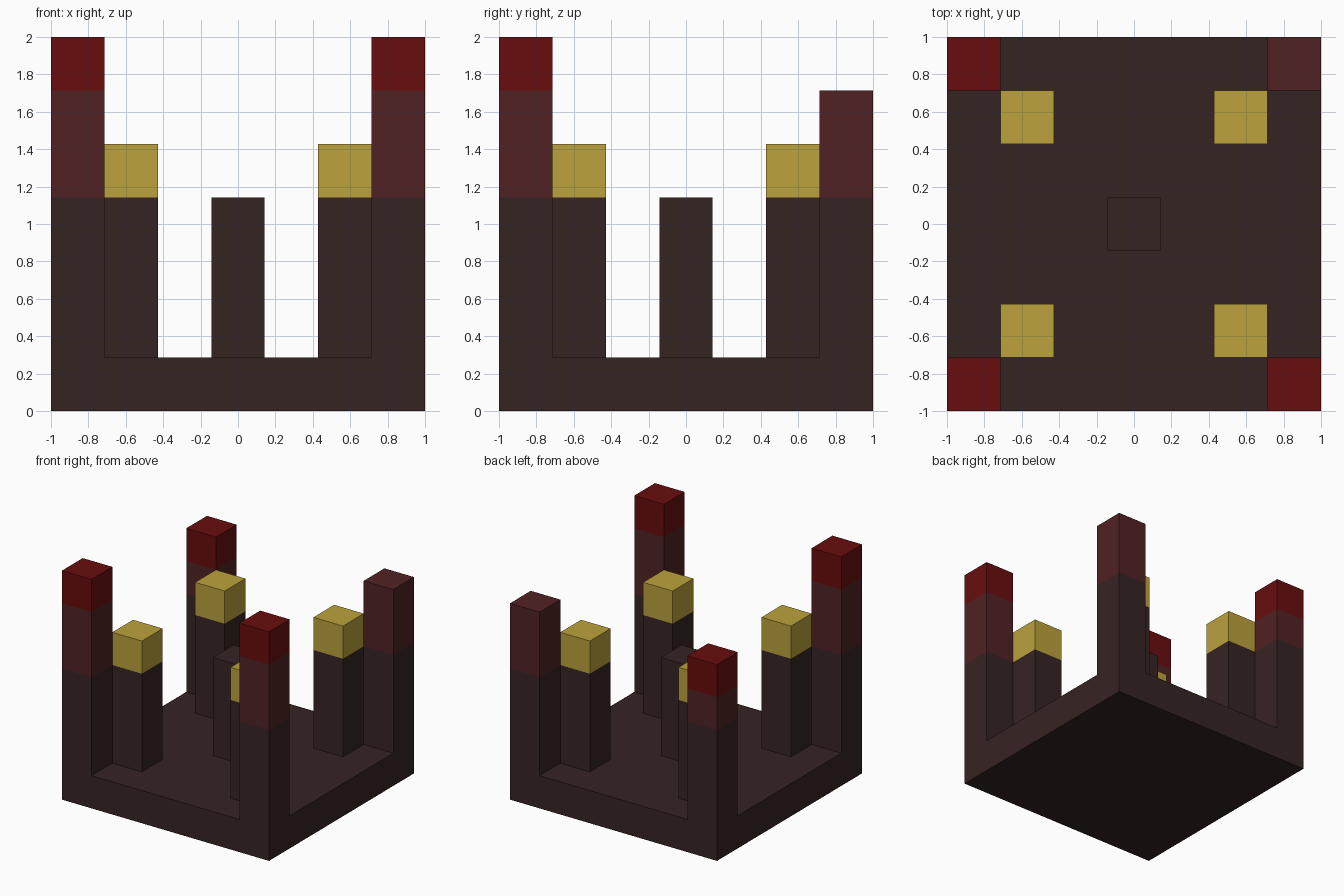
import bpy
import bmesh

cube = bpy.data.objects.get("Cube")
if cube:
    bpy.data.objects.remove(cube, do_unlink=True)

U = 2 / 7  # one block; the whole model fits a grid of seven blocks


def make_material(name, rgb):
    mat = bpy.data.materials.new(name)
    mat.use_nodes = True
    color = (*rgb, 1.0)
    mat.diffuse_color = color
    mat.node_tree.nodes["Principled BSDF"].inputs["Base Color"].default_value = color
    return mat


DARK = make_material("dark brown", (0.037, 0.017, 0.017))
MAROON = make_material("maroon", (0.082, 0.016, 0.017))
RED = make_material("deep red", (0.140, 0.004, 0.004))
GOLD = make_material("gold", (0.50, 0.36, 0.046))


def stack(name, x, y, width, start, bands):
    """Square pillar rising from start; bands are (material, top) in blocks."""
    bm = bmesh.new()
    half = width * U / 2
    ring = [bm.verts.new((sx * half, sy * half, 0))
            for sx, sy in ((-1, -1), (1, -1), (1, 1), (-1, 1))]
    bm.faces.new(ring[::-1])
    for index, (_, top) in enumerate(bands):
        upper = [bm.verts.new((v.co.x, v.co.y, (top - start) * U)) for v in ring]
        for i in range(4):
            j = (i + 1) % 4
            side = bm.faces.new((ring[i], ring[j], upper[j], upper[i]))
            side.material_index = index
        ring = upper
    bm.faces.new(ring).material_index = len(bands) - 1
    mesh = bpy.data.meshes.new(name)
    bm.to_mesh(mesh)
    bm.free()
    for mat, _ in bands:
        mesh.materials.append(mat)
    obj = bpy.data.objects.new(name, mesh)
    obj.location = (x * U, y * U, start * U)
    bpy.context.collection.objects.link(obj)
    return obj


# Base slab and central post
stack("base", 0, 0, 7, 0, [(DARK, 1)])
stack("center_post", 0, 0, 1, 1, [(DARK, 4)])

# Colour bands above the dark shaft of each corner tower
tower_bands = {
    ("front", "left"): [(MAROON, 6), (RED, 7)],
    ("front", "right"): [(MAROON, 6), (RED, 7)],
    ("back", "left"): [(MAROON, 6)],
    ("back", "right"): [(MAROON, 5), (RED, 6)],
}

# Corner towers and the gold-capped pillars diagonally inside them
for (depth, side), bands in tower_bands.items():
    sx = 1 if side == "left" else -1
    sy = 1 if depth == "back" else -1
    stack(f"{depth}_{side}_tower", 3 * sx, 3 * sy, 1, 1, [(DARK, 4)] + bands)
    stack(f"{depth}_{side}_pillar", 2 * sx, 2 * sy, 1, 1, [(DARK, 4), (GOLD, 5)])
